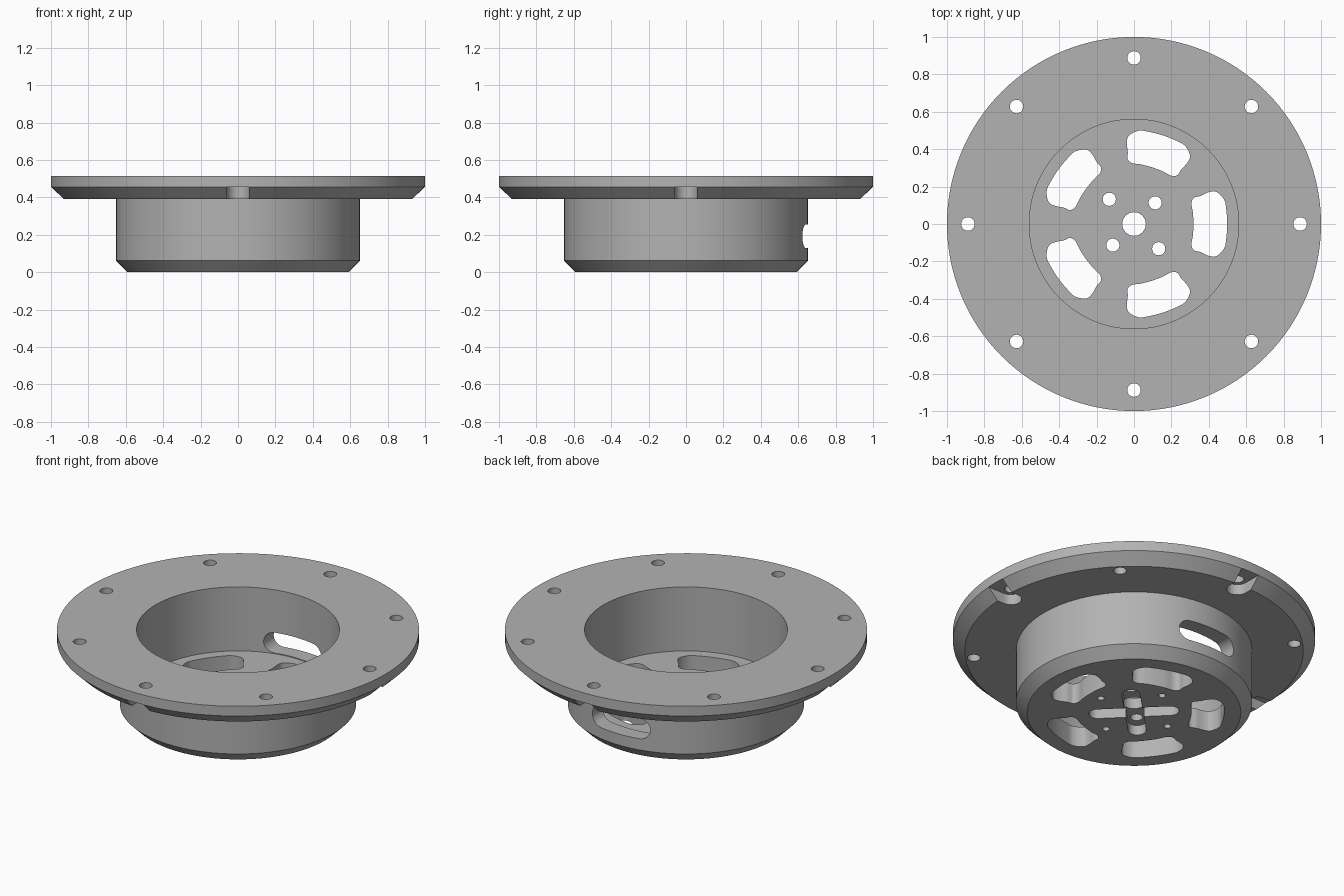
import bpy, bmesh, math
from math import cos, sin, pi
from mathutils import Matrix, Vector

cube = bpy.data.objects.get("Cube")
if cube:
    bpy.data.objects.remove(cube, do_unlink=True)

grey = bpy.data.materials.new("plain grey")
grey.use_nodes = True
colour = (0.45, 0.45, 0.45, 1)
grey.diffuse_color = colour
grey.node_tree.nodes["Principled BSDF"].inputs["Base Color"].default_value = colour


def make_object(name, bm):
    bmesh.ops.recalc_face_normals(bm, faces=bm.faces)
    mesh = bpy.data.meshes.new(name)
    bm.to_mesh(mesh)
    bm.free()
    mesh.materials.append(grey)
    obj = bpy.data.objects.new(name, mesh)
    bpy.context.collection.objects.link(obj)
    return obj


def prism(bm, outline, low, high, matrix=Matrix()):
    """Extrude a closed 2D outline from low to high."""
    rings = [[bm.verts.new(matrix @ Vector((x, y, z))) for x, y in outline]
             for z in (low, high)]
    bm.faces.new(rings[0])
    bm.faces.new(rings[1])
    n = len(outline)
    for i in range(n):
        j = (i + 1) % n
        bm.faces.new((rings[0][i], rings[0][j], rings[1][j], rings[1][i]))


def circle(x, y, r, n=32):
    return [(x + r * cos(2 * pi * i / n), y + r * sin(2 * pi * i / n)) for i in range(n)]


def stadium(x0, x1, r, n=16):
    """Round-ended bar along x."""
    right = [(x1 + r * sin(pi * i / n), -r * cos(pi * i / n)) for i in range(n + 1)]
    left = [(x0 - r * sin(pi * i / n), r * cos(pi * i / n)) for i in range(n + 1)]
    return right + left


def smooth_loop(pts, steps=5):
    """Closed curve through the given points."""
    out, n = [], len(pts)
    for i in range(n):
        a, b, c, d = (Vector(pts[(i + k) % n]) for k in (-1, 0, 1, 2))
        for s in range(steps):
            t = s / steps
            p = b + (c - a) * t / 2 + (a * 2 - b * 5 + c * 4 - d) * t**2 / 2 \
                + (b * 3 - a - c * 3 + d) * t**3 / 2
            out.append((p.x, p.y))
    return out


def turn(angle):
    return Matrix.Rotation(angle, 4, "Z")


# Flanged cup, turned from one profile
FLOOR, TOP = 0.125, 0.515
profile = [(0, 0), (0.59, 0), (0.652, 0.062), (0.652, 0.392), (0.935, 0.392),
           (1, 0.455), (1, TOP), (0.56, TOP), (0.56, FLOOR), (0, FLOOR)]
bm = bmesh.new()
verts = [bm.verts.new((r, 0, z)) for r, z in profile]
edges = [bm.edges.new(pair) for pair in zip(verts, verts[1:])]
bmesh.ops.spin(bm, geom=verts + edges, cent=(0, 0, 0), axis=(0, 0, 1),
               angle=2 * pi, steps=128)
bmesh.ops.remove_doubles(bm, verts=bm.verts, dist=1e-4)
body = make_object("flanged_cup", bm)

cutters = []

# Through holes: floor windows, centre bore, screw holes, flange holes
bm = bmesh.new()
half = [(0.318, 0), (0.315, 0.06), (0.307, 0.11), (0.32, 0.14), (0.355, 0.15),
        (0.4, 0.17), (0.44, 0.172), (0.482, 0.13), (0.494, 0.07), (0.498, 0)]
window = smooth_loop(half + [(x, -y) for x, y in half[-2:0:-1]])
for i in range(5):
    prism(bm, window, -0.1, 0.3, turn(i * 2 * pi / 5))
prism(bm, circle(0, 0, 0.063), -0.1, 0.3)
for i in range(4):
    prism(bm, circle(0.16 + 0.027 * (i % 2), 0, 0.035), -0.1, 0.3, turn(pi / 4 + i * pi / 2))
for i in range(8):
    prism(bm, circle(0.888, 0, 0.036), 0.2, 0.7, turn(i * pi / 4))
cutters.append(make_object("through_hole_cutter", bm))

# Open screw-head notches under the flange and blind holes under the floor
bm = bmesh.new()
for i in range(4):
    prism(bm, stadium(0.888, 1.2, 0.06), 0.3, 0.456, turn(i * pi / 2))
    prism(bm, circle(0.24, 0, 0.02, 20), -0.1, 0.06, turn(i * pi / 2))
cutters.append(make_object("notch_cutter", bm))

# Crossed recess under the floor
for i in range(2):
    bm = bmesh.new()
    prism(bm, stadium(-0.2, 0.2, 0.05), -0.1, 0.06, turn(pi / 4 + i * pi / 2))
    cutters.append(make_object("cross_cutter", bm))

# Cable slot through the back wall
bm = bmesh.new()
upright = Matrix.Translation((0, 0, 0.192)) @ Matrix.Rotation(pi / 2, 4, "X")
prism(bm, stadium(-0.133, 0.133, 0.062), -0.8, -0.45, upright)
cutters.append(make_object("cable_slot_cutter", bm))

for cutter in cutters:
    cutter.hide_render = True
    mod = body.modifiers.new(cutter.name, "BOOLEAN")
    mod.operation = "DIFFERENCE"
    mod.solver = "EXACT"
    mod.object = cutter

# Bake the cuts and drop the cutters
graph = bpy.context.evaluated_depsgraph_get()
cut_mesh = bpy.data.meshes.new_from_object(body.evaluated_get(graph))
body.modifiers.clear()
body.data = cut_mesh
for cutter in cutters:
    bpy.data.objects.remove(cutter, do_unlink=True)

bpy.ops.object.select_all(action="DESELECT")
body.select_set(True)
bpy.context.view_layer.objects.active = body
bpy.ops.object.shade_smooth_by_angle(angle=math.radians(30))
